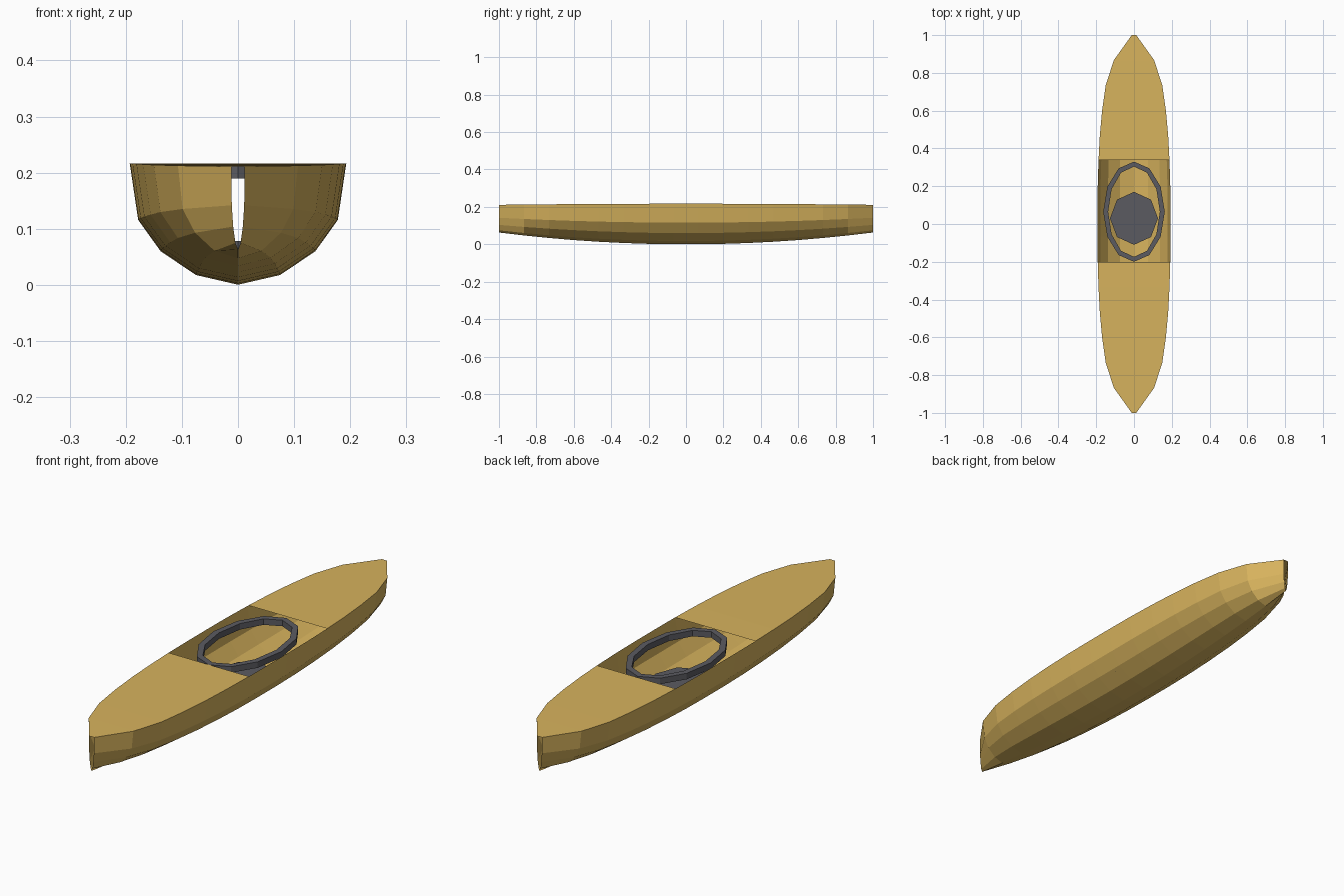
import bpy, bmesh, math

if "Cube" in bpy.data.objects:
    bpy.data.objects.remove(bpy.data.objects["Cube"])


def material(name, rgb):
    m = bpy.data.materials.new(name)
    m.diffuse_color = (*rgb, 1)
    m.use_nodes = True
    m.node_tree.nodes["Principled BSDF"].inputs["Base Color"].default_value = m.diffuse_color
    return m


gold = material("gold_shell", (0.68, 0.45, 0.11))
grey = material("dark_trim", (0.105, 0.105, 0.12))

# Half widths of the gunwale from midships to the tip, mirrored fore and aft
HALF = [0.193, 0.192, 0.188, 0.181, 0.169, 0.15, 0.107, 0.012]
HALF_Y = [(2 * i + 1) / 15 for i in range(8)]
STATIONS = [-y for y in reversed(HALF_Y)] + HALF_Y
# Cross-section as fractions of half width and depth
SECTION = [(1, 1), (0.922, 0.533), (0.715, 0.276), (0.389, 0.08), (0, 0)]
PROFILE = SECTION + [(-x, z) for x, z in reversed(SECTION[:-1])]


def half_width(y):
    y = abs(y)
    if y <= HALF_Y[0]:
        return HALF[0]
    for i in range(7):
        if y <= HALF_Y[i + 1] + 1e-6:
            t = (y - HALF_Y[i]) / (HALF_Y[i + 1] - HALF_Y[i])
            return HALF[i] + t * (HALF[i + 1] - HALF[i])
    return HALF[-1]


def sheer(y):
    return 0.217 - 0.006 * y * y


def keel(y):
    return 0.063 * y * y


def loft(name, rows, mat, close_rows=False, close_cols=False):
    """Skin a grid of points with flat quads."""
    bm = bmesh.new()
    grid = [[bm.verts.new(p) for p in row] for row in rows]
    n, m = len(grid), len(grid[0])
    for i in range(n if close_rows else n - 1):
        for j in range(m if close_cols else m - 1):
            a, b = grid[i], grid[(i + 1) % n]
            k = (j + 1) % m
            bm.faces.new((a[j], a[k], b[k], b[j]))
    bmesh.ops.recalc_face_normals(bm, faces=bm.faces)
    me = bpy.data.meshes.new(name)
    bm.to_mesh(me)
    bm.free()
    me.materials.append(mat)
    ob = bpy.data.objects.new(name, me)
    bpy.context.collection.objects.link(ob)
    return ob


# Open hull shell
hull = loft("hull", [[(px * half_width(y), y, keel(y) + pz * (sheer(y) - keel(y)))
                      for px, pz in PROFILE] for y in STATIONS], gold)
if sum(p.normal.z for p in hull.data.polygons) > 0:
    hull.data.flip_normals()

# Flat decks either side of the cockpit
front_ys = [y for y in STATIONS if y < -0.21] + [-0.2]
rear_ys = [0.34] + [y for y in STATIONS if y > 0.35]
for name, ys in (("front_deck", front_ys), ("rear_deck", rear_ys)):
    deck = loft(name, [[(s * half_width(y), y, sheer(y)) for s in (-1, 1)] for y in ys], gold)
    if deck.data.polygons[0].normal.z < 0:
        deck.data.flip_normals()

# Twelve-sided cockpit rim with a rectangular section
RIM = [(0.163, 0.265, 0.19), (0.163, 0.265, 0.216), (0.137, 0.239, 0.216), (0.137, 0.239, 0.19)]
loft("cockpit_rim", [[(rx * math.sin(a), 0.065 + ry * math.cos(a), z) for rx, ry, z in RIM]
                     for a in (math.tau * i / 12 for i in range(12))], grey, True, True)

# Octagonal seat pad low in the hull
bpy.ops.mesh.primitive_cylinder_add(vertices=8, radius=1, depth=2, location=(0, 0.03, 0.065))
seat = bpy.context.object
seat.name = "seat"
seat.scale = (0.127, 0.14, 0.013)
seat.data.materials.append(grey)
